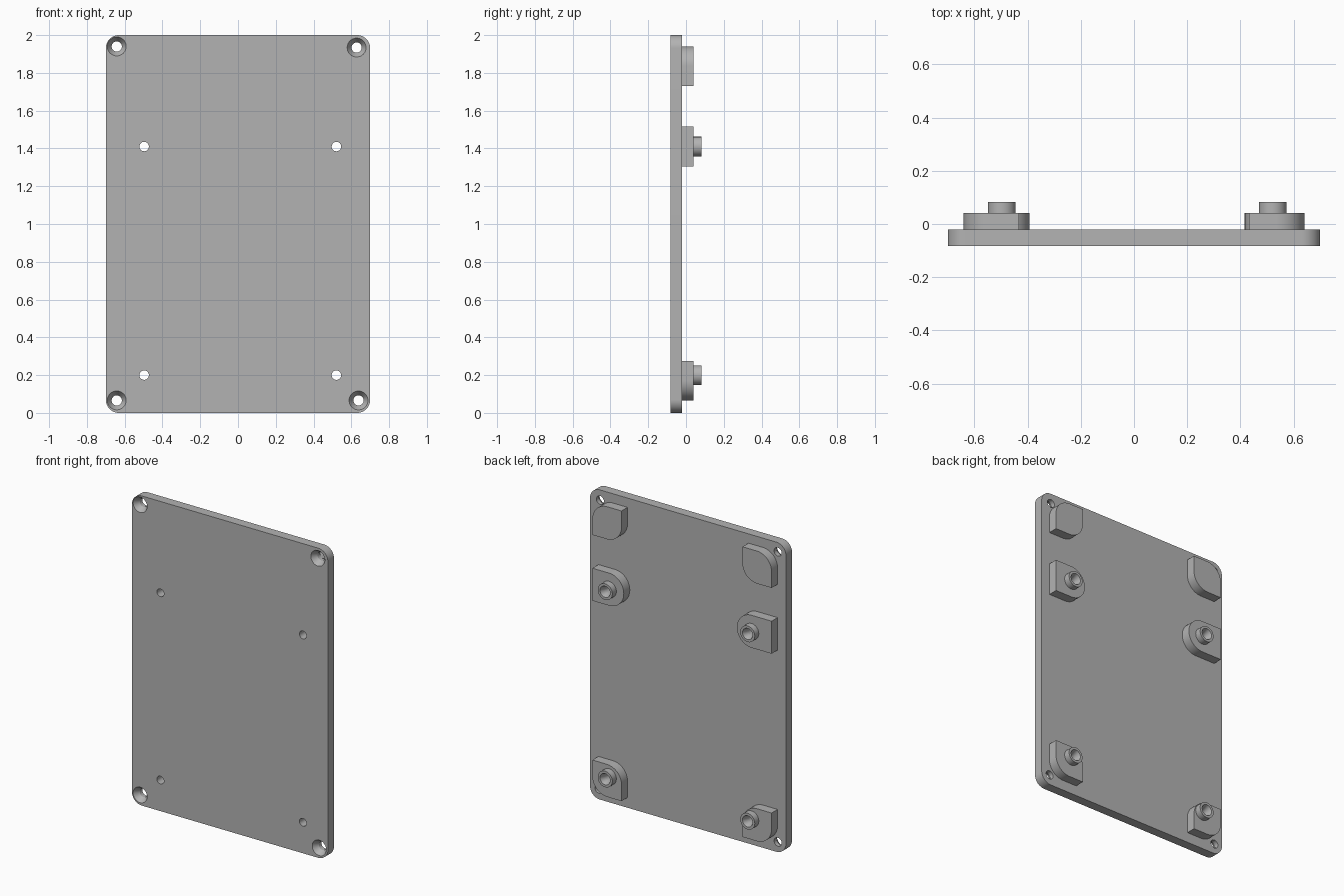
import bpy, bmesh
from math import sin, cos, pi
from mathutils import Vector

if "Cube" in bpy.data.objects:
    bpy.data.objects.remove(bpy.data.objects["Cube"])

grey = bpy.data.materials.new("plain_grey")
grey.use_nodes = True
colour = (0.45, 0.45, 0.45, 1)
grey.diffuse_color = colour
grey.node_tree.nodes["Principled BSDF"].inputs["Base Color"].default_value = colour

# Depth levels shared by all parts
FRONT, BACK, PAD, TIP = -0.082, -0.0205, 0.041, 0.082
SINK = 0.01  # overlap between stacked parts


def finish(bm, name):
    bmesh.ops.recalc_face_normals(bm, faces=bm.faces)
    mesh = bpy.data.meshes.new(name)
    bm.to_mesh(mesh)
    bm.free()
    ob = bpy.data.objects.new(name, mesh)
    bpy.context.collection.objects.link(ob)
    mesh.materials.append(grey)
    return ob


def slab(name, x0, x1, z0, z1, radii, y0, y1):
    """Extruded rectangle; radii: right-top, left-top, left-bottom, right-bottom."""
    bm = bmesh.new()
    pts = []
    corners = [(x1, z1, 1, 1), (x0, z1, -1, 1), (x0, z0, -1, -1), (x1, z0, 1, -1)]
    for i, ((x, z, sx, sz), r) in enumerate(zip(corners, radii)):
        steps = 16 if r else 0
        for k in range(steps + 1):
            a = pi / 2 * (i + k / max(steps, 1))
            p = Vector((x - sx * r + r * cos(a), y0, z - sz * r + r * sin(a)))
            if not pts or (p - pts[-1]).length > 1e-5:
                pts.append(p)
    face = bm.faces.new([bm.verts.new(p) for p in pts])
    ext = bmesh.ops.extrude_face_region(bm, geom=[face])["geom"]
    bmesh.ops.translate(bm, vec=(0, y1 - y0, 0),
                        verts=[v for v in ext if isinstance(v, bmesh.types.BMVert)])
    return finish(bm, name)


def turned(bm, x, z, profile, sides=40):
    """Closed solid of revolution about the y axis from (radius, y) pairs."""
    rings = [[bm.verts.new((x + r * cos(2 * pi * k / sides), y,
                            z + r * sin(2 * pi * k / sides)))
              for k in range(sides)] for r, y in profile]
    for a, b in zip(rings, rings[1:]):
        for k in range(sides):
            j = (k + 1) % sides
            bm.faces.new((a[k], a[j], b[j], b[k]))
    bm.faces.new(rings[0])
    bm.faces.new(rings[-1])


# Hole cutters: countersunk corner holes and long bores under the pegs
bores = [(x, z) for x in (-0.497, 0.521) for z in (0.20, 1.41)]
bm = bmesh.new()
for x, z in [(-0.642, 1.94), (0.628, 1.934), (-0.642, 0.066), (0.638, 0.066)]:
    turned(bm, x, z, [(0.05, FRONT - 0.02), (0.05, FRONT), (0.027, FRONT + 0.035),
                      (0.027, BACK + 0.005)])
for x, z in bores:
    turned(bm, x, z, [(0.025, FRONT - 0.02), (0.025, PAD + 0.01),
                      (0.036, TIP), (0.036, TIP + 0.02)])
cutter = finish(bm, "hole_cutters")
cutter.hide_render = True

# Base plate
parts = [slab("base_plate", -0.70, 0.70, 0, 2, [0.07] * 4, FRONT, BACK)]

# Pads on the back
R = 0.105
for side, label, hole_x in ((1, "left", 0.521), (-1, "right", -0.497)):
    def pad(name, inner, z0, z1, outer_top, inner_top, inner_low, outer_low):
        radii = [outer_top, inner_top, inner_low, outer_low]
        xs = (inner, 0.64)
        if side < 0:
            xs = (-0.64, -inner)
            radii = [inner_top, outer_top, outer_low, inner_low]
        parts.append(slab(f"{label}_{name}", *xs, z0, z1, radii, BACK - SINK, PAD))
    pad("upper_pad", 0.432, 1.73, 1.94, R, 0, R, 0)
    pad("middle_pad", abs(hole_x) - R, 1.41 - R, 1.41 + R, 0, R, R, 0)
    pad("lower_pad", 0.432, 0.066, 0.276, 0, R, 0, R)

# Hollow pegs on the middle and lower pads
for x, z in bores:
    bm = bmesh.new()
    turned(bm, x, z, [(0.052, PAD - SINK), (0.052, TIP)])
    name = ("left" if x > 0 else "right") + ("_middle" if z > 1 else "_lower") + "_peg"
    parts.append(finish(bm, name))

# Cut the holes, then smooth the curved walls
for ob in parts:
    bpy.ops.object.select_all(action='DESELECT')
    ob.select_set(True)
    bpy.context.view_layer.objects.active = ob
    if "upper" not in ob.name:
        cut = ob.modifiers.new("holes", 'BOOLEAN')
        cut.object = cutter
        cut.solver = 'EXACT'
        bpy.ops.object.modifier_apply(modifier=cut.name)
    bpy.ops.object.shade_smooth_by_angle(angle=0.5)
bpy.data.objects.remove(cutter)
